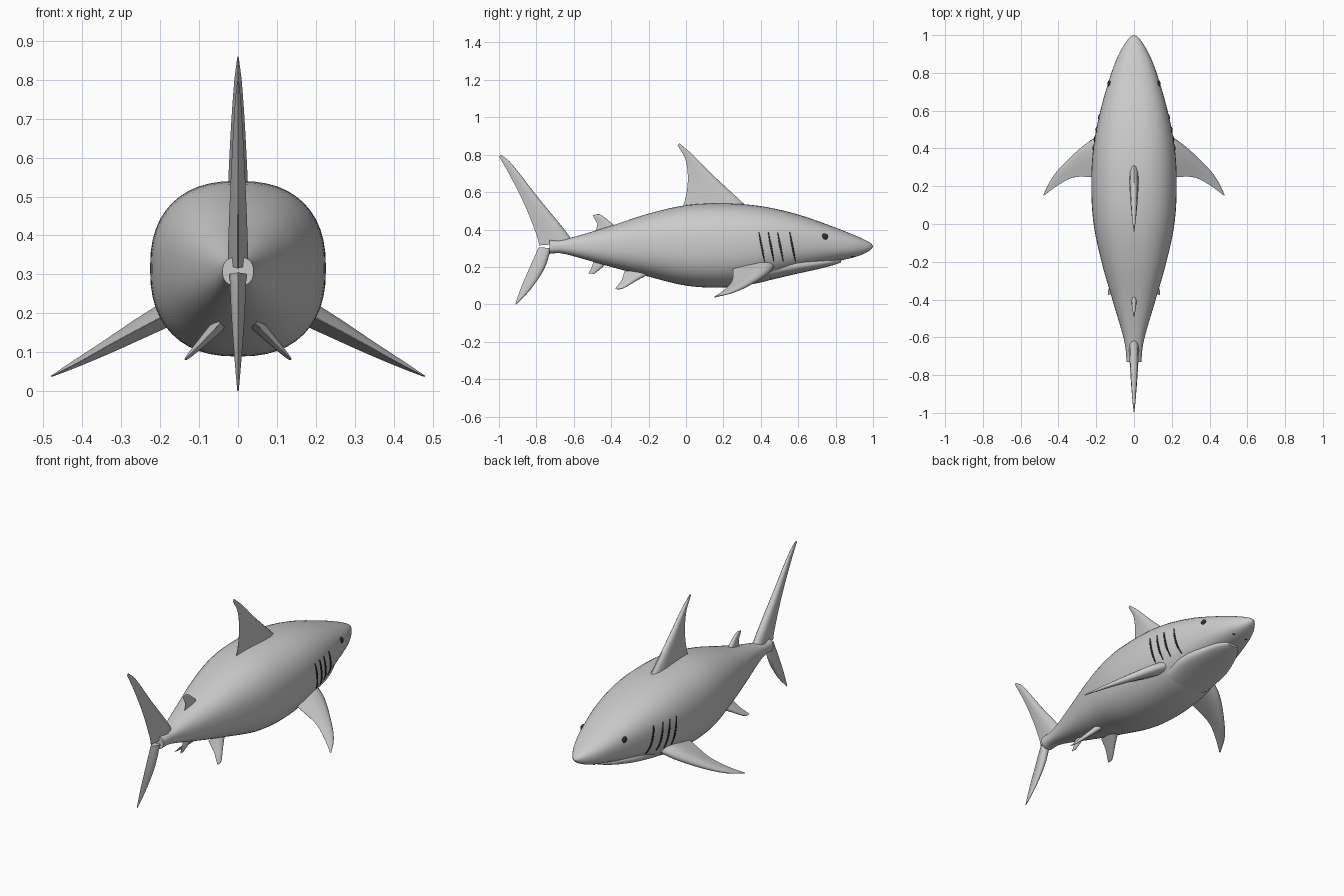
import bpy, bmesh, math
from mathutils import Vector

if "Cube" in bpy.data.objects:
    bpy.data.objects.remove(bpy.data.objects["Cube"])


def material(name, value):
    m = bpy.data.materials.new(name)
    m.use_nodes = True
    color = (value, value, value, 1)
    m.diffuse_color = color
    m.node_tree.nodes["Principled BSDF"].inputs["Base Color"].default_value = color
    return m


SKIN = material("light grey skin", 0.6)
DARK = material("dark grey", 0.03)


def smooth_row(table, t):
    """Cubic interpolation of table rows keyed by their first value."""
    last = len(table) - 1
    i = 0
    while i < last - 1 and t > table[i + 1][0]:
        i += 1
    a, b = table[i], table[i + 1]
    before, after = table[max(i - 1, 0)], table[min(i + 2, last)]
    h = b[0] - a[0]
    u = (t - a[0]) / h
    row = []
    for k in range(1, len(a)):
        ma = (b[k] - before[k]) / (b[0] - before[0]) * h
        mb = (after[k] - a[k]) / (after[0] - a[0]) * h
        d = b[k] - a[k]
        row.append(a[k] + u * (ma + u * (3 * d - 2 * ma - mb + u * (ma + mb - 2 * d))))
    return row


def loft(name, rings, mat, angle=40):
    """Skin a list of closed rings and cap both ends."""
    bm = bmesh.new()
    loops = [[bm.verts.new(p) for p in ring] for ring in rings]
    n = len(loops[0])
    for a, b in zip(loops, loops[1:]):
        for j in range(n):
            bm.faces.new((a[j], a[(j + 1) % n], b[(j + 1) % n], b[j]))
    bm.faces.new(loops[0])
    bm.faces.new(loops[-1])
    bmesh.ops.recalc_face_normals(bm, faces=bm.faces)
    return finish(name, bm, mat, angle)


def finish(name, bm, mat, angle=40):
    mesh = bpy.data.meshes.new(name)
    bm.to_mesh(mesh)
    bm.free()
    ob = bpy.data.objects.new(name, mesh)
    bpy.context.collection.objects.link(ob)
    mesh.materials.append(mat)
    bpy.ops.object.select_all(action="DESELECT")
    ob.select_set(True)
    bpy.context.view_layer.objects.active = ob
    bpy.ops.object.shade_smooth_by_angle(angle=math.radians(angle))
    return ob


# Body stations: y, top, bottom, half width
BODY = [
    (-0.73, 0.345, 0.27, 0.04), (-0.68, 0.343, 0.275, 0.042),
    (-0.6, 0.36, 0.257, 0.056), (-0.4, 0.42, 0.2, 0.115),
    (-0.2, 0.485, 0.148, 0.172), (0, 0.53, 0.1, 0.214),
    (0.2, 0.54, 0.09, 0.226), (0.4, 0.525, 0.117, 0.216),
    (0.6, 0.48, 0.178, 0.178), (0.8, 0.41, 0.228, 0.12),
    (0.9, 0.37, 0.252, 0.08), (0.96, 0.343, 0.274, 0.045),
    (0.99, 0.325, 0.294, 0.02), (1, 0.312, 0.308, 0.003)]
JAW = [
    (0.45, 0.25, 0.13, 0.15), (0.6, 0.25, 0.165, 0.142),
    (0.7, 0.25, 0.187, 0.112), (0.79, 0.25, 0.21, 0.07),
    (0.83, 0.245, 0.224, 0.03)]
POWER = 2.4


def section(table, y, n=48):
    top, bottom, width = smooth_row(table, y)
    mid, half = (top + bottom) / 2, (top - bottom) / 2
    ring = []
    for j in range(n):
        a = 2 * math.pi * j / n
        c, s = math.cos(a), math.sin(a)
        ring.append((math.copysign(abs(c) ** (2 / POWER), c) * width, y,
                     mid + math.copysign(abs(s) ** (2 / POWER), s) * half))
    return ring


def side_x(y, z):
    """Half width of the body at a given length and height."""
    top, bottom, width = smooth_row(BODY, y)
    r = abs(z - (top + bottom) / 2) / ((top - bottom) / 2)
    return width * max(0, 1 - r ** POWER) ** (1 / POWER)


ys = [-0.73 + 1.73 * math.sin(math.pi / 2 * i / 56) for i in range(57)]
loft("body", [section(BODY, y) for y in ys], SKIN)
loft("lower_jaw", [section(JAW, 0.45 + 0.38 * i / 16) for i in range(17)], SKIN)

# Airfoil: fraction from leading to trailing edge, relative thickness
FOIL = [(0, 0), (0.03, 0.45), (0.12, 0.85), (0.3, 1), (0.6, 0.65), (1, 0.03)]


def fin(name, rows, normal=(1, 0, 0), steps=16):
    """Rows: parameter, leading point, trailing point, half thickness."""
    normal = Vector(normal).normalized()
    table = [(t, *lead, *trail, thick) for t, lead, trail, thick in rows]
    rings = []
    for i in range(steps + 1):
        r = smooth_row(table, i / steps)
        lead, trail, thick = Vector(r[:3]), Vector(r[3:6]), r[6]
        upper = [lead.lerp(trail, f) + normal * thick * w for f, w in FOIL]
        lower = [lead.lerp(trail, f) - normal * thick * w for f, w in FOIL[:0:-1]]
        rings.append(upper + lower)
    return loft(name, rings, SKIN, 50)


def flat_fin(name, rows):
    """Centre-line fin; rows: parameter, leading y z, trailing y z, thickness."""
    fin(name, [(t, (0, a, b), (0, c, d), w) for t, a, b, c, d, w in rows])


flat_fin("dorsal_fin", [
    (0, 0.36, 0.49, -0.03, 0.49, 0.027), (0.2, 0.28, 0.565, -0.005, 0.56, 0.024),
    (0.5, 0.15, 0.685, 0.01, 0.665, 0.018), (0.8, 0.035, 0.8, -0.003, 0.775, 0.01),
    (1, -0.035, 0.86, -0.045, 0.85, 0.002)])
flat_fin("tail_fin_upper", [
    (0, -0.6, 0.33, -0.785, 0.315, 0.026), (0.15, -0.65, 0.4, -0.795, 0.36, 0.025),
    (0.5, -0.79, 0.57, -0.862, 0.53, 0.018), (0.85, -0.935, 0.755, -0.95, 0.705, 0.008),
    (1, -0.99, 0.8, -1, 0.79, 0.002)])
flat_fin("tail_fin_lower", [
    (0, -0.72, 0.3, -0.788, 0.305, 0.022), (0.4, -0.76, 0.185, -0.83, 0.21, 0.017),
    (0.75, -0.835, 0.075, -0.878, 0.1, 0.009), (1, -0.908, 0, -0.912, 0.006, 0.002)])
flat_fin("second_dorsal_fin", [
    (0, -0.36, 0.4, -0.49, 0.38, 0.014), (0.5, -0.405, 0.44, -0.475, 0.425, 0.012),
    (0.9, -0.457, 0.48, -0.494, 0.467, 0.006), (1, -0.475, 0.482, -0.497, 0.476, 0.002)])
flat_fin("anal_fin", [
    (0, -0.41, 0.24, -0.49, 0.25, 0.014), (0.5, -0.445, 0.2, -0.502, 0.205, 0.011),
    (1, -0.49, 0.163, -0.522, 0.164, 0.002)])

# Gill slits: top y of each
GILLS = [0.39, 0.44, 0.49, 0.555]


def gill(name, y0, s):
    bm = bmesh.new()
    pairs = []
    for i in range(13):
        u = i / 12
        z = 0.385 - 0.155 * u
        y = y0 + 0.03 * u
        w = 0.0015 + 0.003 * math.sin(math.pi * u)
        pairs.append([bm.verts.new((s * (side_x(y + d, z) + 0.002), y + d, z))
                      for d in (-w, w)])
    for (a, b), (c, d) in zip(pairs, pairs[1:]):
        bm.faces.new((a, b, d, c) if s > 0 else (a, c, d, b))
    ob = finish(name, bm, DARK)
    solid = ob.modifiers.new("thickness", "SOLIDIFY")
    solid.thickness, solid.offset = 0.004, 0


def bead(name, center, radius, scale):
    bm = bmesh.new()
    bmesh.ops.create_uvsphere(bm, u_segments=20, v_segments=12, radius=radius)
    ob = finish(name, bm, DARK, 60)
    ob.location, ob.scale = center, scale


# Paired parts on both sides
for side, s in (("left", 1), ("right", -1)):
    fin("pectoral_fin_" + side, [
        (0, (s * 0.15, 0.48, 0.215), (s * 0.15, 0.25, 0.215), 0.034),
        (0.25, (s * 0.235, 0.44, 0.17), (s * 0.235, 0.25, 0.17), 0.028),
        (0.55, (s * 0.345, 0.345, 0.108), (s * 0.325, 0.245, 0.122), 0.018),
        (0.82, (s * 0.43, 0.25, 0.064), (s * 0.41, 0.2, 0.074), 0.009),
        (1, (s * 0.48, 0.155, 0.038), (s * 0.476, 0.15, 0.04), 0.002)],
        normal=(s * 0.5, 0, 0.87))
    fin("pelvic_fin_" + side, [
        (0, (s * 0.045, -0.18, 0.175), (s * 0.045, -0.33, 0.175), 0.018),
        (0.5, (s * 0.09, -0.265, 0.128), (s * 0.09, -0.345, 0.128), 0.012),
        (0.9, (s * 0.13, -0.335, 0.086), (s * 0.13, -0.375, 0.088), 0.005),
        (1, (s * 0.136, -0.355, 0.081), (s * 0.136, -0.378, 0.082), 0.002)],
        normal=(s * 0.72, 0, 0.69))
    for i, y in enumerate(GILLS):
        gill(f"gill_slit_{side}_{i + 1}", y, s)
    bead("eye_" + side, (s * (side_x(0.742, 0.362) - 0.002), 0.742, 0.362),
         0.017, (0.6, 1, 1))
    bead("nostril_" + side, (s * 0.043, 0.89, 0.256), 0.008, (1, 0.7, 0.6))
